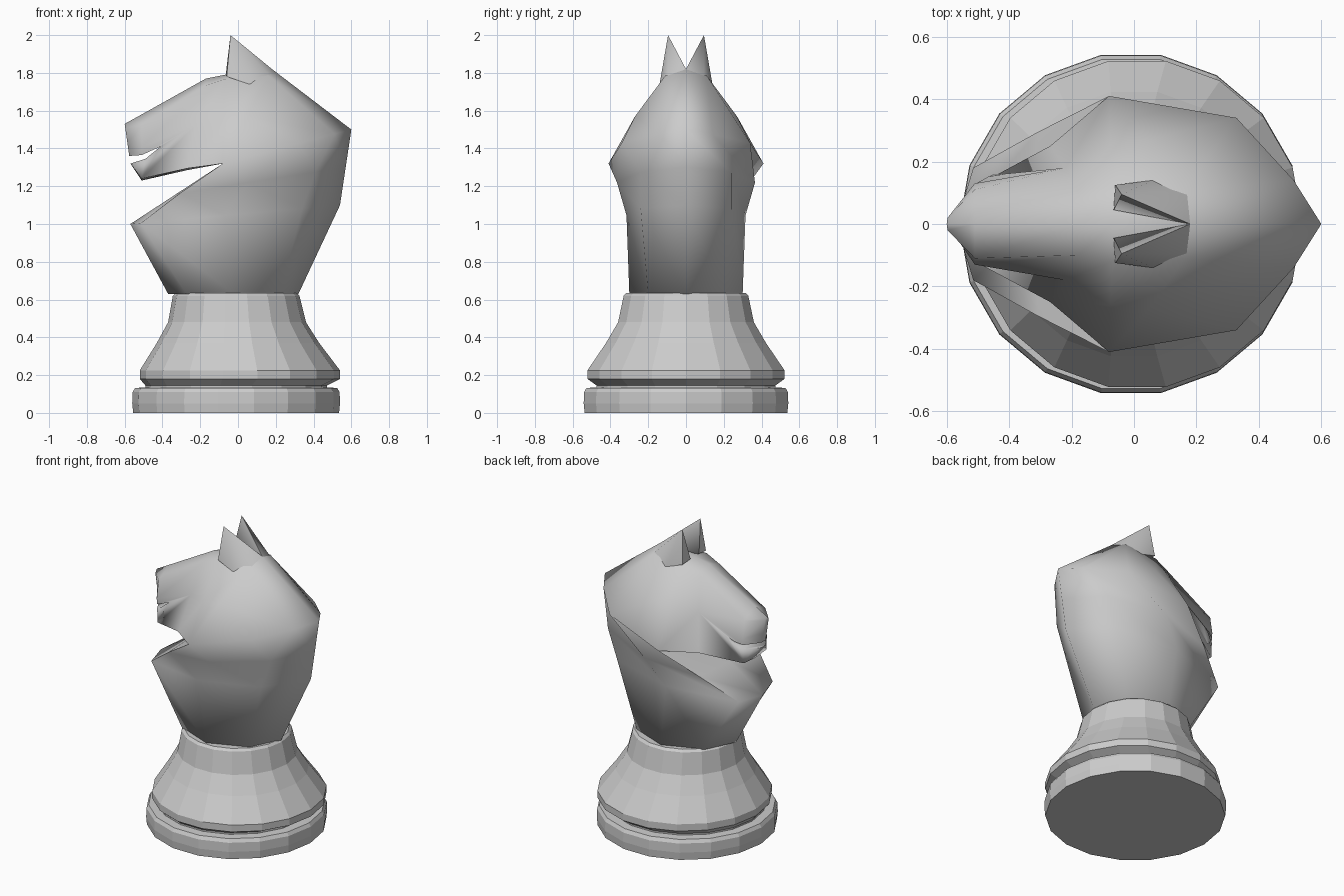
import bpy, bmesh, math

if "Cube" in bpy.data.objects:
    bpy.data.objects.remove(bpy.data.objects["Cube"])


def make_object(name, bm):
    bmesh.ops.remove_doubles(bm, verts=bm.verts, dist=0.0005)
    bmesh.ops.recalc_face_normals(bm, faces=bm.faces)
    mesh = bpy.data.meshes.new(name)
    bm.to_mesh(mesh)
    bm.free()
    obj = bpy.data.objects.new(name, mesh)
    bpy.context.collection.objects.link(obj)
    return obj


def loft(name, rings):
    # Closed skin through equal-length rings of points
    bm = bmesh.new()
    loops = [[bm.verts.new(p) for p in ring] for ring in rings]
    for a, b in zip(loops, loops[1:]):
        n = len(a)
        for i in range(n):
            j = (i + 1) % n
            bm.faces.new((a[i], a[j], b[j], b[i]))
    bm.faces.new(loops[0])
    bm.faces.new(loops[-1])
    return make_object(name, bm)


def circle(r, z, dx, n=18):
    return [(dx + r * math.cos(2 * math.pi * i / n),
             r * math.sin(2 * math.pi * i / n), z) for i in range(n)]


def section(low, high, *sides):
    # Slanted ring from low to high (x, z); sides = (fraction, half width)
    def at(s, y):
        return (low[0] + s * (high[0] - low[0]), y, low[1] + s * (high[1] - low[1]))
    return ([at(0, 0)] + [at(s, w) for s, w in sides] + [at(1, 0)]
            + [at(s, -w) for s, w in reversed(sides)])


def smooth(obj, angle):
    bpy.ops.object.select_all(action='DESELECT')
    obj.select_set(True)
    bpy.context.view_layer.objects.active = obj
    bpy.ops.object.shade_smooth_by_angle(angle=math.radians(angle))


# Faceted turned base: foot disc, groove and flared stem
loft("base", [circle(*p) for p in [
    (0.545, 0.0, -0.01), (0.55, 0.05, -0.01), (0.548, 0.11, -0.01), (0.535, 0.132, -0.01),
    (0.48, 0.135, -0.01), (0.48, 0.145, -0.01), (0.53, 0.18, 0.01), (0.53, 0.225, 0.01),
    (0.43, 0.37, 0.0), (0.365, 0.48, -0.005), (0.335, 0.62, -0.01), (0.32, 0.635, -0.01)]])

# Horse neck and head: sections swing round the throat, then run out to the nose
throat = (-0.08, 1.32)
head = loft("horse_head", [
    section((-0.37, 0.63), (0.32, 0.63), (0.14, 0.20), (0.5, 0.30), (0.86, 0.20)),
    section((-0.57, 1.00), (0.54, 1.10), (0.05, 0.18), (0.45, 0.315), (0.82, 0.24)),
    section((-0.325, 1.16), (0.57, 1.30), (0.02, 0.295), (0.42, 0.365), (0.82, 0.24)),
    section(throat, (0.60, 1.50), (0.0, 0.41), (0.6, 0.34), (0.87, 0.14)),
    section(throat, (0.18, 1.82), (0.0, 0.41), (0.5, 0.27), (0.93, 0.11)),
    section(throat, (-0.07, 1.79), (0.0, 0.41), (0.5, 0.26), (0.95, 0.12)),
    section((-0.27, 1.285), (-0.17, 1.77), (0.02, 0.25), (0.5, 0.18), (0.92, 0.10)),
    section((-0.51, 1.23), (-0.51, 1.58), (0.03, 0.12), (0.5, 0.13), (0.83, 0.11)),
    section((-0.57, 1.32), (-0.60, 1.53), (0.05, 0.02), (0.5, 0.02), (0.9, 0.02))])

# Mouth slit cut right through the muzzle
slit = [(-0.7, 1.32), (-0.57, 1.32), (-0.49, 1.345), (-0.41, 1.41),
        (-0.51, 1.365), (-0.58, 1.36), (-0.7, 1.36)]
cutter = loft("mouth_cutter", [[(x, y, z) for x, z in slit] for y in (-0.5, 0.5)])
cutter.hide_render = True
mod = head.modifiers.new("mouth", 'BOOLEAN')
mod.object = cutter
mod.operation = 'DIFFERENCE'
mod.solver = 'EXACT'
bpy.context.view_layer.objects.active = head
head.select_set(True)
bpy.ops.object.modifier_apply(modifier="mouth")
bpy.data.objects.remove(cutter, do_unlink=True)
smooth(head, 85)

# Pointed ears that fall back into the mane
for side, name in ((1, "ear_left"), (-1, "ear_right")):
    bm = bmesh.new()
    for x, y, z in [(-0.04, 0.095, 2.0), (0.18, 0.0, 1.82), (0.17, 0.095, 1.785),
                    (-0.06, 0.125, 1.78), (-0.065, 0.045, 1.79), (0.1, 0.02, 1.76),
                    (0.06, 0.14, 1.74)]:
        bm.verts.new((x, y * side, z))
    bmesh.ops.convex_hull(bm, input=bm.verts)
    smooth(make_object(name, bm), 70)
